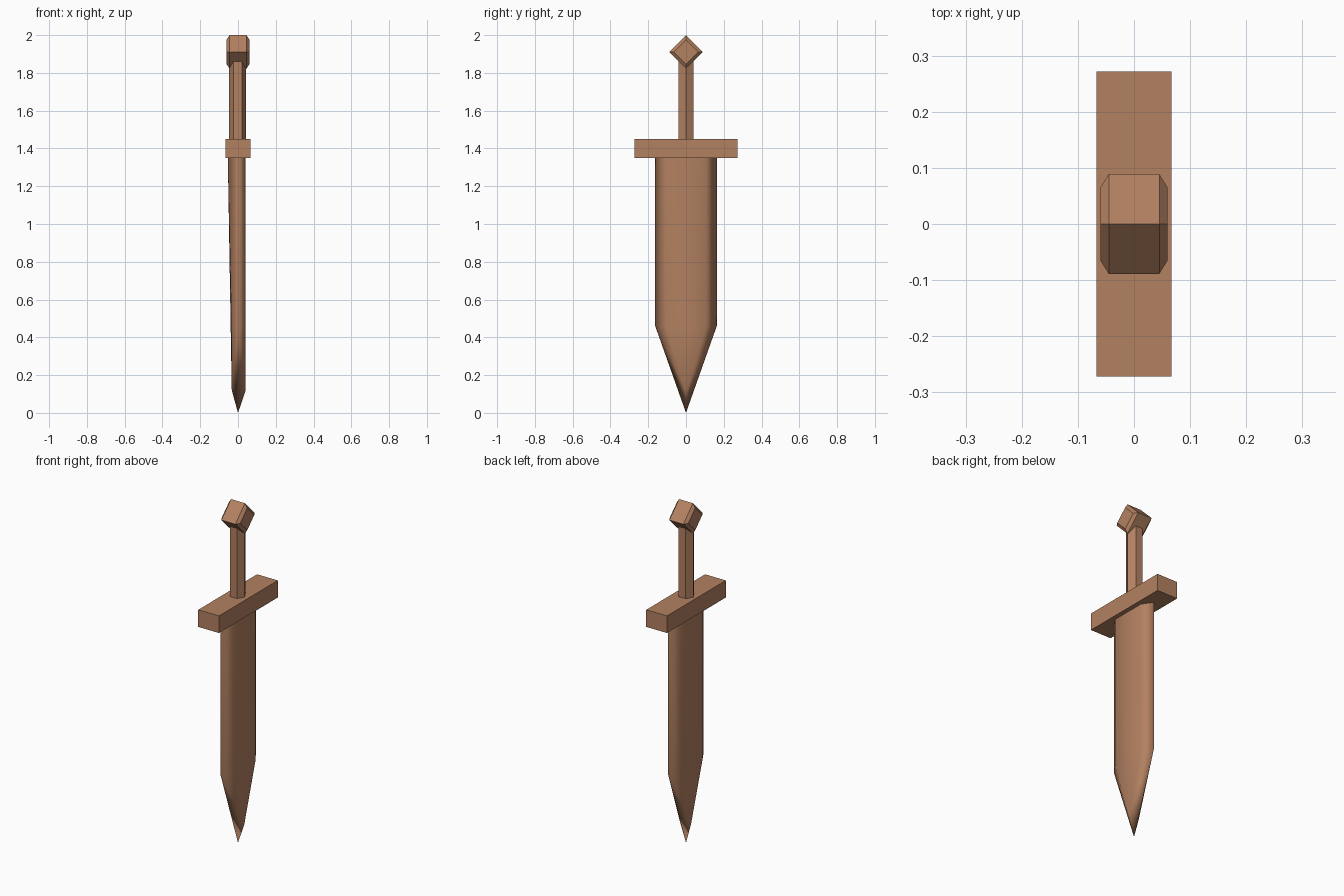
import bpy, bmesh
from math import cos, sin, pi

if "Cube" in bpy.data.objects:
    bpy.data.objects.remove(bpy.data.objects["Cube"])

bronze = bpy.data.materials.new("bronze")
bronze.diffuse_color = (0.45, 0.22, 0.12, 1)
bronze.use_nodes = True
bronze.node_tree.nodes["Principled BSDF"].inputs["Base Color"].default_value = bronze.diffuse_color


def make(name, bm, smooth=False):
    bmesh.ops.recalc_face_normals(bm, faces=bm.faces[:])
    mesh = bpy.data.meshes.new(name)
    bm.to_mesh(mesh)
    bm.free()
    mesh.materials.append(bronze)
    for p in mesh.polygons:
        p.use_smooth = smooth
    ob = bpy.data.objects.new(name, mesh)
    bpy.context.collection.objects.link(ob)
    return ob


def loft(name, rings):
    """Skin a list of equal-sized rings and cap both ends."""
    bm = bmesh.new()
    vs = [[bm.verts.new(p) for p in r] for r in rings]
    n = len(rings[0])
    for a, b in zip(vs, vs[1:]):
        for i in range(n):
            j = (i + 1) % n
            bm.faces.new((a[i], a[j], b[j], b[i]))
    bm.faces.new(vs[0])
    bm.faces.new(vs[-1])
    return make(name, bm)


# Crossguard: plain block
loft("crossguard", [[(x, y, z) for x, y in
     ((-.067, -.272), (.067, -.272), (.067, .272), (-.067, .272))]
    for z in (1.35, 1.45)])

# Grip: six-sided bar
loft("grip", [[(.045 * cos(i * pi / 3) - .002, .045 * sin(i * pi / 3), z)
               for i in range(6)] for z in (1.44, 1.88)])

# Pommel: square block standing on its corner, chamfered at both ends
loft("pommel", [[(x, r * cos(i * pi / 2), 1.911 + r * sin(i * pi / 2))
                 for i in range(4)]
     for x, r in ((-.06, .065), (-.045, .089), (.045, .089), (.06, .065))])

# Blade: hexagonal section with a central line on each flat, closing to a point
bm = bmesh.new()
def section(z, back):
    return [bm.verts.new((x, y, z)) for x, y in
            ((.001, -.163), (.041, -.105), (.041, 0), (.041, .105),
             (.001, .163), (-.034, .105), (back, 0), (-.034, -.105))]
top, low = section(1.36, -.054), section(.46, -.039)
for i in range(8):
    j = (i + 1) % 8
    bm.faces.new((top[i], top[j], low[j], low[i]))
bm.faces.new(top)
tip = bm.verts.new((0, 0, 0))
for x, mid, sides in ((.041, 2, (1, 3)), (-.033, 6, (5, 7))):
    ridge = bm.verts.new((x, 0, .12))
    for s in sides:
        edge = low[0] if s in (1, 7) else low[4]
        bm.faces.new((low[mid], low[s], ridge))
        bm.faces.new((low[s], edge, ridge))
        bm.faces.new((edge, tip, ridge))
blade = make("blade", bm, smooth=True)
for e in blade.data.edges:
    # keep the hidden top cap from bending the shading
    e.use_edge_sharp = all(blade.data.vertices[v].co.z > 1.3 for v in e.vertices)
